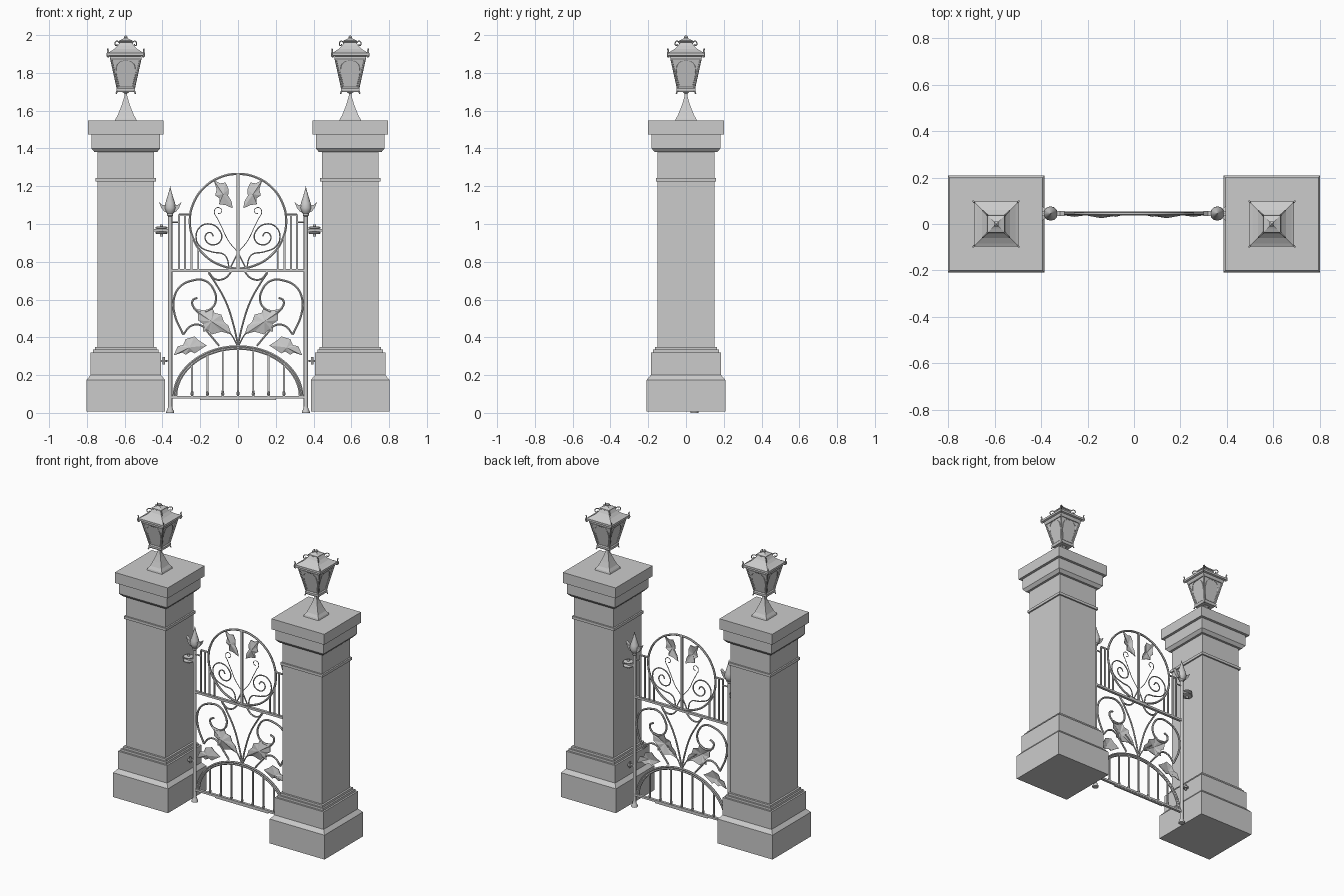
import bpy, bmesh
from math import sin, cos, pi, sqrt
from mathutils import Vector

GY = 0.045   # depth position of the gate
PX = 0.594   # pillar centre


def finish(name, bm, smooth=False):
    bmesh.ops.remove_doubles(bm, verts=bm.verts, dist=1e-5)
    bmesh.ops.recalc_face_normals(bm, faces=bm.faces)
    me = bpy.data.meshes.new(name)
    bm.to_mesh(me)
    bm.free()
    ob = bpy.data.objects.new(name, me)
    bpy.context.collection.objects.link(ob)
    if smooth:
        bpy.ops.object.select_all(action='DESELECT')
        ob.select_set(True)
        bpy.context.view_layer.objects.active = ob
        bpy.ops.object.shade_smooth_by_angle(angle=0.7)
    return ob


def loft(name, prof, x=0, y=0, n=4, smooth=False):
    """Stack of n-sided rings from (half width, z); n=4 gives axis-aligned squares."""
    bm = bmesh.new()
    k, a0 = (sqrt(2), pi / 4) if n == 4 else (1, 0)
    rings = [[bm.verts.new((x + r * k * cos(a0 + 2 * pi * i / n),
                            y + r * k * sin(a0 + 2 * pi * i / n), z)) for i in range(n)]
             for r, z in prof]
    for a, b in zip(rings, rings[1:]):
        for i in range(n):
            bm.faces.new((a[i], a[(i + 1) % n], b[(i + 1) % n], b[i]))
    bm.faces.new(rings[0])
    bm.faces.new(rings[-1])
    return finish(name, bm, smooth)


def box(name, x0, x1, z0, z1, d, y=GY):
    bm = bmesh.new()
    bmesh.ops.create_cube(bm, size=1)
    for v in bm.verts:
        v.co = ((x0 + x1) / 2 + v.co.x * (x1 - x0), y + v.co.y * d, (z0 + z1) / 2 + v.co.z * (z1 - z0))
    return finish(name, bm)


def tube(name, pts, r, closed=False, straight=False):
    """Round bar through 3D points."""
    cu = bpy.data.curves.new(name, 'CURVE')
    cu.dimensions = '3D'
    cu.bevel_depth, cu.bevel_resolution, cu.resolution_u = r, 1, 6
    cu.use_fill_caps = True
    sp = cu.splines.new('BEZIER')
    sp.bezier_points.add(len(pts) - 1)
    sp.use_cyclic_u = closed
    for p, co in zip(sp.bezier_points, pts):
        p.co = co
        p.handle_left_type = p.handle_right_type = 'VECTOR' if straight else 'AUTO'
    ob = bpy.data.objects.new(name, cu)
    bpy.context.collection.objects.link(ob)
    bpy.ops.object.select_all(action='DESELECT')
    ob.select_set(True)
    bpy.context.view_layer.objects.active = ob
    bpy.ops.object.convert(target='MESH')
    bpy.ops.object.shade_smooth_by_angle(angle=0.9)


def gate_tube(name, pts, r, s=1, **kw):
    tube(name, [(s * x, GY, z) for x, z in pts], r, **kw)


def plate(name, pts, s, depth, fold=0.0):
    """Flat outline in the gate plane, its middle raised by fold."""
    bm = bmesh.new()
    n = len(pts)
    cx, cz = sum(p[0] for p in pts) / n, sum(p[1] for p in pts) / n
    sides = []
    for o in (-depth / 2, depth / 2):
        rim = [bm.verts.new((s * x, GY + o, z)) for x, z in pts]
        mid = bm.verts.new((s * cx, GY + o - fold, cz))
        for i in range(n):
            bm.faces.new((rim[i], rim[(i + 1) % n], mid))
        sides.append(rim)
    for i in range(n):
        j = (i + 1) % n
        bm.faces.new((sides[0][i], sides[0][j], sides[1][j], sides[1][i]))
    finish(name, bm)


# Stone pillars and lanterns
for s in (-1, 1):
    x = s * PX
    loft("pillar", [(.208, .008), (.208, .175), (.186, .2), (.186, .32), (.174, .32), (.174, .335),
                    (.163, .335), (.163, .35), (.15, .35), (.15, 1.225), (.16, 1.225), (.16, 1.243),
                    (.15, 1.243), (.15, 1.38), (.165, 1.38), (.182, 1.4), (.182, 1.475),
                    (.2, 1.475), (.2, 1.547)], x)
    loft("lantern_foot", [(.058, 1.545), (.054, 1.558), (.043, 1.575), (.031, 1.605), (.02, 1.635),
                          (.011, 1.665), (.007, 1.68), (.007, 1.69), (.02, 1.7), (.042, 1.705)], x)
    loft("lantern_floor", [(.046, 1.7), (.05, 1.708), (.05, 1.718), (.044, 1.724)], x)
    loft("lantern_glass", [(.04, 1.71), (.074, 1.875)], x)
    loft("lantern_roof", [(.078, 1.868), (.084, 1.88), (.084, 1.888), (.096, 1.892), (.096, 1.906),
                          (.084, 1.912), (.06, 1.927), (.043, 1.944), (.032, 1.962), (.036, 1.965),
                          (.036, 1.971), (.02, 1.978), (.009, 1.984), (.01, 1.991), (.001, 2.0)], x)
    for a in (-1, 1):
        for b in (-1, 1):
            def diag(pts):
                return [(x + a * r, b * r, z) for r, z in pts]
            tube("lantern_corner_bar", diag([(.042, 1.71), (.079, 1.878)]), .005, straight=True)
            tube("lantern_foot_curl", diag([(.04, 1.725), (.046, 1.705), (.051, 1.69)]), .004)
            tube("lantern_corner_finial", diag([(.085, 1.895), (.094, 1.885), (.098, 1.9),
                                                (.094, 1.915), (.097, 1.928)]), .004)
            tube("roof_scroll", diag([(.034, 1.958), (.045, 1.968), (.056, 1.962), (.056, 1.948),
                                      (.047, 1.946), (.047, 1.954)]), .003)
    # Arched trims on the four lantern panes
    for dx, dy in ((1, 0), (-1, 0), (0, 1), (0, -1)):
        arch = [(-.036, .045, 1.73), (-.05, .064, 1.82), (-.035, .072, 1.855), (0, .075, 1.865),
                (.035, .072, 1.855), (.05, .064, 1.82), (.036, .045, 1.73)]
        tube("pane_trim", [(x + dx * d - dy * u, dy * d + dx * u, z) for u, d, z in arch], .002)

# Rails, ring and arch of the gate
box("bottom_rail", -.355, .355, .076, .09, .018)
box("bottom_stop", -.2, .2, .068, .077, .014)
box("middle_rail", -.355, .355, .747, .762, .018)
box("centre_bar", -.007, .007, .755, 1.265, .014)
gate_tube("ring", [(.255 * cos(i * pi / 8), 1.015 + .25 * sin(i * pi / 8)) for i in range(16)], .007, closed=True)
for a, h, r in ((.341, .272, .007), (.329, .26, .007)):
    gate_tube("arch", [(a * cos(i * pi / 16), .08 + h * sin(i * pi / 16)) for i in range(17)], r)
for k in range(-3, 4):
    bx = k * .081
    top = .08 + .265 * sqrt(1 - (bx / .335) ** 2)
    box("arch_bar", bx - .0045, bx + .0045, .085, top, .009)
    loft("bar_collar", [(.005, .09), (.009, .1), (.005, .118)], bx, GY, 8, True)

# Everything mirrored left and right
for s in (-1, 1):
    px = s * .359
    loft("gate_post", [(.021, 0), (.021, .008), (.014, .02), (.011, .035), (.011, 1.04), (.016, 1.045),
                       (.016, 1.055), (.011, 1.06)], px, GY, 12, True)
    loft("spear_head", [(.011, 1.05), (.024, 1.065), (.031, 1.085), (.026, 1.11), (.013, 1.15),
                        (.005, 1.18), (.0005, 1.2)], px, GY, 12, True)
    for t in (-1, 1):
        plate("spear_barb", [(s * px + t * u, z) for u, z in
                             ((0, 1.058), (.03, 1.064), (.047, 1.085), (.06, 1.118), (.04, 1.1), (0, 1.1))], s, .022)
    # Hinges fixed to the pillar
    hx = s * .405
    for z in (.953, .98):
        loft("hinge_disc", [(.026, z - .006), (.032, z - .003), (.032, z + .003), (.026, z + .006)], hx, GY, 16, True)
    loft("hinge_pin", [(.009, .935), (.009, .998)], hx, GY, 12, True)
    box("hinge_arm", min(px, s * .45), max(px, s * .45), .96, .974, .014)
    loft("lower_hinge_disc", [(.017, .27), (.017, .28)], s * .393, GY, 12, True)
    loft("lower_hinge_pin", [(.006, .255), (.006, .295)], s * .393, GY, 12, True)
    box("lower_hinge_arm", min(px, s * .415), max(px, s * .415), .272, .279, .01)

    # Upright bars beside the ring
    for bx, top in ((.312, 1.05), (.281, 1.05), (.246, .945), (.211, .875)):
        box("side_bar", s * bx - .0045, s * bx + .0045, .755, top, .009)
    gate_tube("side_bar_top", [(.312, 1.05), (.25, 1.05)], .006, s, straight=True)
    gate_tube("side_bar_link", [(.355, 1.01), (.312, 1.01)], .005, s, straight=True)

    # Scrolls
    gate_tube("ring_scroll", [(.045, .76), (.07, .835), (.14, .853), (.2, .88), (.222, .93), (.2, .985),
                              (.15, 1.0), (.1, .97), (.088, .92), (.125, .89), (.165, .905),
                              (.172, .94), (.145, .955), (.13, .935)], .004, s)
    gate_tube("ring_stem", [(0, .85), (.045, .76)], .004, s, straight=True)
    gate_tube("ring_tendril", [(0, .85), (.05, .91), (.085, .98), (.11, 1.03), (.125, 1.06), (.115, 1.085),
                               (.09, 1.08), (.09, 1.06), (.105, 1.055)], .0022, s)
    gate_tube("big_scroll", [(.29, .415), (.335, .52), (.34, .6), (.31, .665), (.245, .7), (.175, .7),
                             (.13, .655), (.118, .59), (.145, .55), (.195, .535), (.235, .56),
                             (.24, .595), (.215, .61)], .0065, s)
    gate_tube("scroll_foot", [(.29, .415), (.25, .46), (.2, .465), (.15, .415), (.1, .355)], .006, s)
    gate_tube("v_stem", [(0, .36), (.025, .47), (.065, .59), (.115, .68), (.155, .74)], .0055, s)
    gate_tube("swag", [(.155, .745), (.12, .708), (.08, .708), (.045, .735), (.035, .755)], .0055, s)
    gate_tube("leaf_stalk", [(0, .35), (.04, .42), (.11, .48)], .004, s)

    # Pointed leaves
    plate("ring_leaf", [(.129, 1.232), (.095, 1.215), (.066, 1.22), (.05, 1.185), (.052, 1.15), (.034, 1.12),
                        (.028, 1.083), (.066, 1.1), (.1, 1.105), (.097, 1.135), (.121, 1.152), (.113, 1.184)],
          s, .004, .012)
    plate("upper_leaf", [(.24, .553), (.18, .543), (.135, .555), (.125, .53), (.088, .52), (.076, .485),
                         (.05, .46), (.035, .415), (.087, .43), (.14, .415), (.155, .435), (.185, .43),
                         (.183, .47), (.212, .49), (.213, .525)], s, .004, .018)
    plate("lower_leaf", [(.34, .305), (.32, .352), (.29, .36), (.277, .39), (.23, .405), (.21, .385),
                         (.165, .357), (.2, .335), (.23, .315), (.25, .325), (.277, .308), (.295, .32)],
          s, .004, .012)
